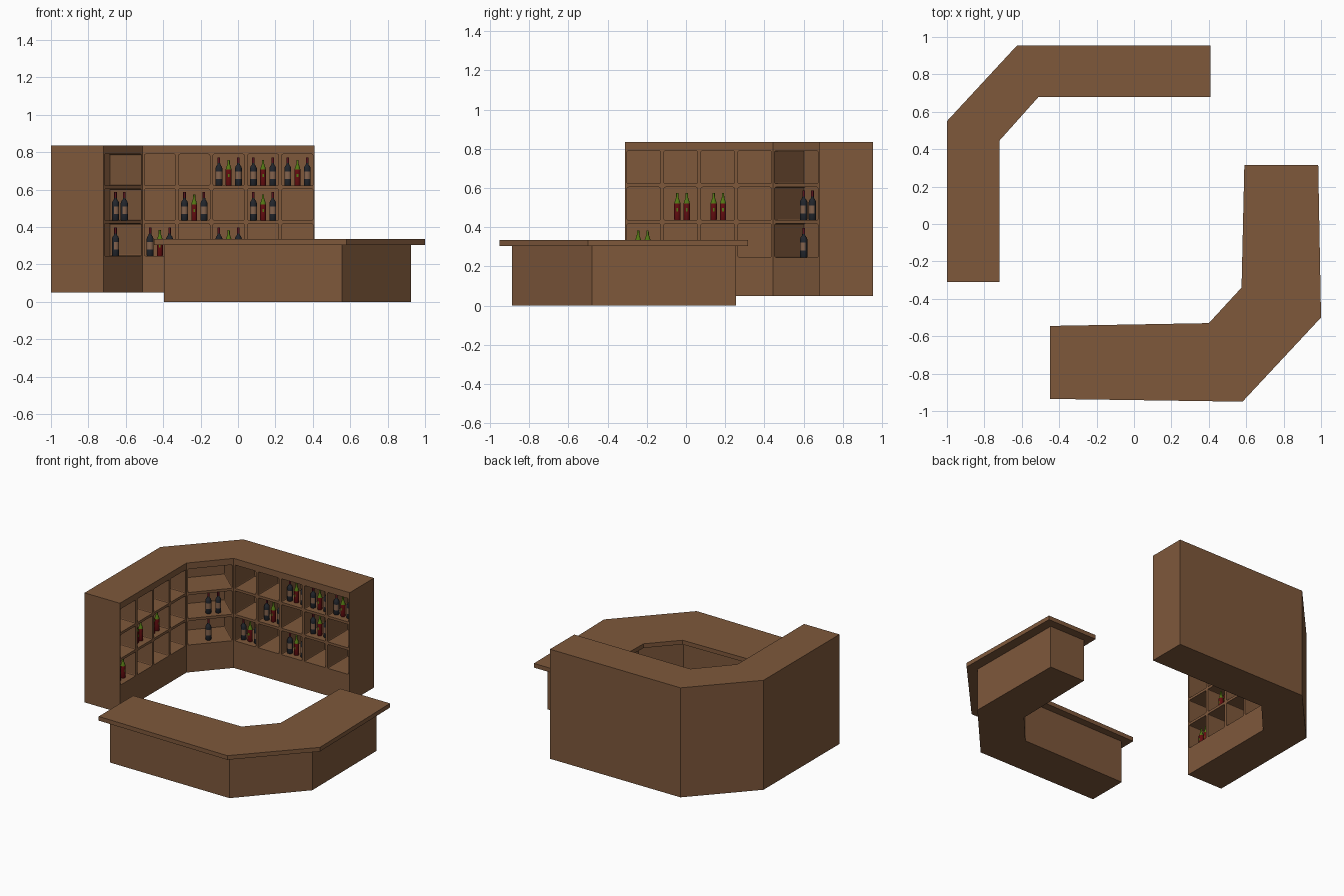
import bpy, bmesh, math
from mathutils import Vector

if "Cube" in bpy.data.objects:
    bpy.data.objects.remove(bpy.data.objects["Cube"])


def mat(name, rgb):
    m = bpy.data.materials.new(name)
    m.diffuse_color = (*rgb, 1)
    m.use_nodes = True
    m.node_tree.nodes["Principled BSDF"].inputs["Base Color"].default_value = m.diffuse_color
    return m


WOOD = mat("brown_wood", (0.21, 0.098, 0.044))
DARK = mat("dark_glass", (0.016, 0.019, 0.025))
TAN = mat("tan_label", (0.23, 0.125, 0.075))
CAP = mat("wine_red_foil", (0.10, 0.007, 0.013))
RED = mat("red_glass", (0.13, 0.004, 0.005))
GREEN = mat("green_neck", (0.09, 0.19, 0.007))


def finish(bm, name, mats):
    me = bpy.data.meshes.new(name)
    bm.to_mesh(me)
    bm.free()
    for m in mats:
        me.materials.append(m)
    return me


def add(name, me, loc=(0, 0, 0), rot=0):
    ob = bpy.data.objects.new(name, me)
    ob.location = loc
    ob.rotation_euler.z = rot
    bpy.context.collection.objects.link(ob)
    return ob


def quad(bm, p, q, z0, z1):
    return bm.faces.new([bm.verts.new(c) for c in
                         ((*p, z0), (*q, z0), (*q, z1), (*p, z1))])


def caps(bm, pts, z0, z1):
    bm.faces.new([bm.verts.new((*p, z1)) for p in pts])
    bm.faces.new([bm.verts.new((*p, z0)) for p in reversed(pts)])


def prism(name, pts, z0, z1):
    bm = bmesh.new()
    caps(bm, pts, z0, z1)
    for i, p in enumerate(pts):
        quad(bm, p, pts[(i + 1) % len(pts)], z0, z1)
    bmesh.ops.remove_doubles(bm, verts=bm.verts, dist=1e-4)
    add(name, finish(bm, name, [WOOD]))


# Counter: inset base and overhanging top
prism("counter_base", [(-0.395, -0.885), (0.555, -0.888), (0.925, -0.48), (0.92, 0.255),
                       (0.64, 0.255), (0.63, -0.36), (0.43, -0.585), (-0.395, -0.595)], 0, 0.305)
prism("counter_top", [(-0.45, -0.935), (0.58, -0.95), (1.0, -0.5), (0.985, 0.315),
                      (0.59, 0.315), (0.575, -0.34), (0.4, -0.53), (-0.45, -0.545)], 0.305, 0.335)

# Angled shelf cabinet: outer shell, then three inner walls cut into open pockets
outer = [(0.41, 0.955), (-0.625, 0.955), (-1, 0.55), (-1, -0.31)]
inner = [(-0.72, -0.31), (-0.72, 0.445), (-0.51, 0.68), (0.41, 0.68)]
columns = (4, 1, 5)
rows = (0.237, 0.427, 0.613, 0.799)
Z0, Z1, DEPTH, RIM = 0.05, 0.835, 0.225, 0.009
bm = bmesh.new()
caps(bm, outer + inner, Z0, Z1)
shell = [inner[-1]] + outer + [inner[0]]
for p, q in zip(shell, shell[1:]):
    quad(bm, p, q, Z0, Z1)
cells = []
for p, q, n in zip(inner, inner[1:], columns):
    p, q = Vector(p), Vector(q)
    quad(bm, p, q, Z0, rows[0])
    quad(bm, p, q, rows[-1], Z1)
    for i in range(n):
        for a, b in zip(rows, rows[1:]):
            cells.append(quad(bm, p.lerp(q, i / n), p.lerp(q, (i + 1) / n), a, b))
bm.normal_update()
bmesh.ops.inset_individual(bm, faces=cells, thickness=RIM, use_even_offset=True)
corner_edges = []
for f in cells:
    n = f.normal.copy()
    back = bmesh.ops.extrude_discrete_faces(bm, faces=[f])["faces"][0]
    bmesh.ops.translate(bm, verts=back.verts[:], vec=-n * DEPTH)
    own = set(back.edges)
    corner_edges += [e for v in back.verts for e in v.link_edges if e not in own]
bmesh.ops.bevel(bm, geom=corner_edges, offset=0.007, segments=2, profile=0.5, affect='EDGES')
add("shelf_cabinet", finish(bm, "shelf_cabinet", [WOOD]))


# Bottles: turned profiles; a label patch is coloured on the front faces of one band
def bottle_mesh(name, prof, mats, neck_z, label, facing, sides=12):
    bm = bmesh.new()
    rings = []
    for r, z in prof:
        rings.append([bm.verts.new((r * math.cos((k + .5) * math.tau / sides),
                                    r * math.sin((k + .5) * math.tau / sides), z))
                      for k in range(sides)])
    for lo, hi in zip(rings, rings[1:]):
        for k in range(sides):
            j = (k + 1) % sides
            bm.faces.new((lo[k], lo[j], hi[j], hi[k]))
    bm.faces.new(rings[-1])
    bm.faces.new(rings[0][::-1])
    bm.normal_update()
    for f in bm.faces:
        z = f.calc_center_median().z
        if z > neck_z:
            f.material_index = 1
        elif label[0] < z < label[1] and -f.normal.y > facing:
            f.material_index = 2
        f.smooth = abs(f.normal.z) < 0.9
    return finish(bm, name, mats)


dark_bottle = bottle_mesh("dark_bottle", [
    (0.017, 0), (0.019, 0.003), (0.019, 0.035), (0.019, 0.075), (0.019, 0.093), (0.015, 0.103),
    (0.008, 0.112), (0.007, 0.12), (0.007, 0.151)], [DARK, CAP, TAN], 0.12, (0.035, 0.075), 0.3)
red_bottle = bottle_mesh("red_bottle", [
    (0.015, 0), (0.0165, 0.003), (0.0165, 0.045), (0.0165, 0.062), (0.0165, 0.086),
    (0.012, 0.100), (0.0065, 0.116), (0.006, 0.138)], [RED, GREEN, GREEN], 0.087, (0.045, 0.062), 0.95)

FLOOR = [z + RIM for z in rows[:3]]
# Back wall: dark, red, dark in each filled pocket (column, row)
for c, r in ((2, 2), (3, 2), (4, 2), (1, 1), (3, 1), (0, 0), (2, 0)):
    x = -0.51 + 0.184 * (c + 0.5)
    for dx, me in ((-0.052, dark_bottle), (0, red_bottle), (0.052, dark_bottle)):
        add(f"back_{me.name}", me, (x + dx, 0.735, FLOOR[r]))
# Left wall: pairs of red bottles
for y, r in ((-0.22, 0), (-0.02, 1), (0.165, 1)):
    for dy in (-0.024, 0.024):
        add("side_red_bottle", red_bottle, (-0.775, y + dy, FLOOR[r]), math.pi / 2)
# Corner pocket: dark bottles
for x, y, r in ((-0.655, 0.60, 0), (-0.655, 0.60, 1), (-0.608, 0.645, 1)):
    add("corner_dark_bottle", dark_bottle, (x, y, FLOOR[r]), math.radians(48.2))
